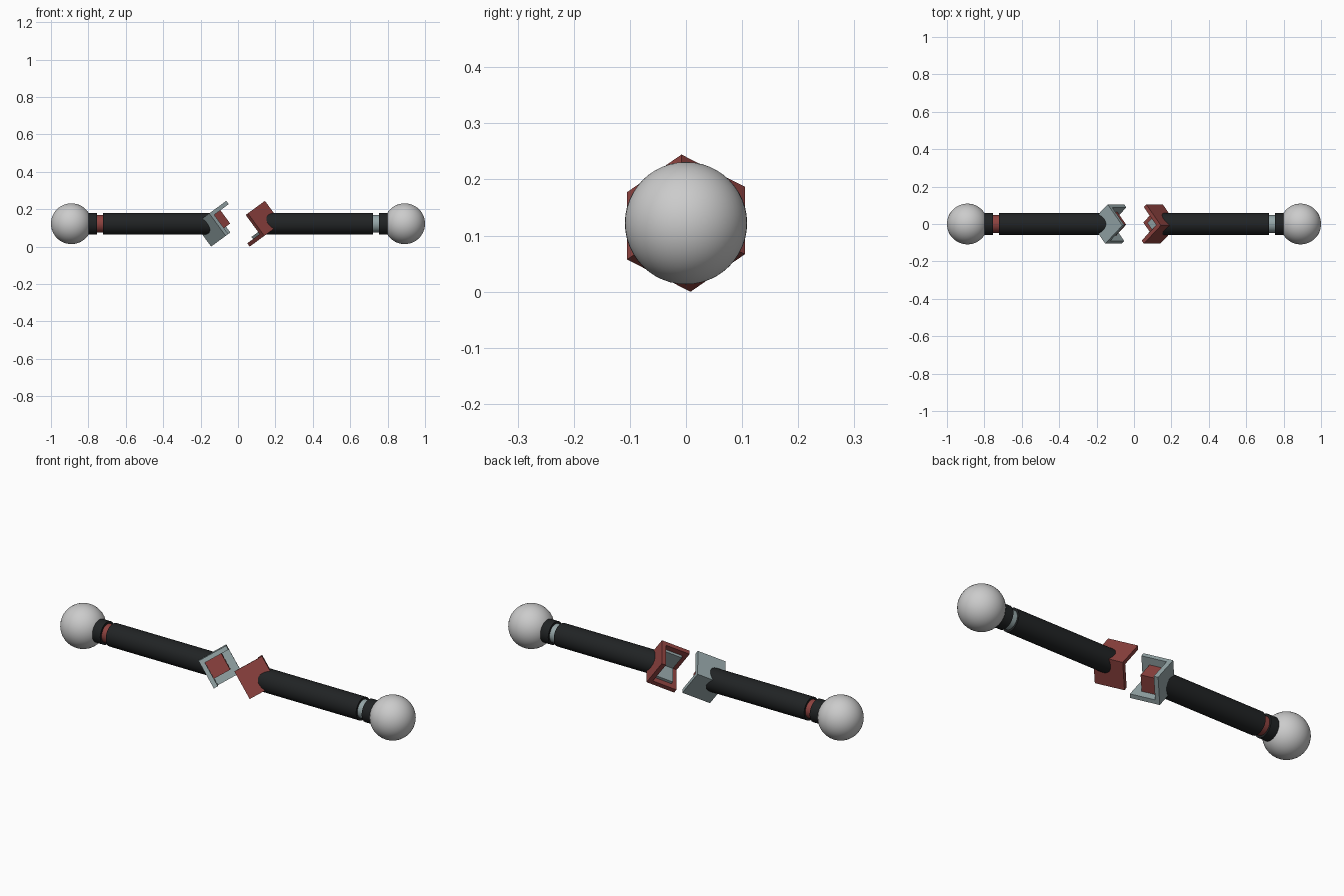
import bpy, bmesh, math
from mathutils import Matrix, Vector

if "Cube" in bpy.data.objects:
    bpy.data.objects.remove(bpy.data.objects["Cube"])

AXIS_Z = 0.122
SIDE = 0.149      # cube shell edge
WALL = 0.022
APEX = 0.232      # x of the shell corner that meets the rod

def material(name, rgb):
    m = bpy.data.materials.new(name)
    m.diffuse_color = (*rgb, 1)
    m.use_nodes = True
    m.node_tree.nodes["Principled BSDF"].inputs["Base Color"].default_value = m.diffuse_color
    return m

black = material("black_grip", (0.015, 0.017, 0.018))
red = material("dull_red", (0.27, 0.055, 0.05))
steel = material("blue_grey", (0.30, 0.38, 0.39))

# Cube axes leaving the apex of the right-hand shell (cube standing on its corner)
t, g = math.radians(53.7), math.radians(40.6)
up = Vector((-math.cos(t), 0, math.sin(t)))
n = Vector((-math.sin(t), 0, -math.cos(t)))
yy = Vector((0, 1, 0))
DIRS = [up, yy * math.cos(g) + n * math.sin(g), -yy * math.sin(g) + n * math.cos(g)]
# Apex sits so that the cube centre is on the rod axis
half = sum(DIRS, Vector()) * SIDE / 2
CORNER = Vector((APEX, -half.y, -half.z))

def finish(bm, name, mat=None, smooth=False):
    bmesh.ops.recalc_face_normals(bm, faces=bm.faces[:])
    me = bpy.data.meshes.new(name)
    bm.to_mesh(me)
    bm.free()
    ob = bpy.data.objects.new(name, me)
    bpy.context.collection.objects.link(ob)
    ob.location.z = AXIS_Z
    if mat:
        me.materials.append(mat)
    if smooth:
        bpy.ops.object.select_all(action='DESELECT')
        ob.select_set(True)
        bpy.context.view_layer.objects.active = ob
        bpy.ops.object.shade_smooth_by_angle(angle=math.radians(40))
    return ob

def corner_cube(name, s, mat, size, offset, wall=0):
    """Cube from the apex; with a wall it becomes a three-sided open shell."""
    bm = bmesh.new()
    bmesh.ops.create_cube(bm, size=1)
    if wall:
        far = [f for f in bm.faces if sum(f.normal) > 0]
        bmesh.ops.delete(bm, geom=far, context='FACES')
    for v in bm.verts:
        k = [(c + 0.5) * size + offset for c in v.co]
        v.co = (CORNER + sum((d * q for d, q in zip(DIRS, k)), Vector())) * s
    # outward = away from the cube centre
    centre = (CORNER + sum(DIRS, Vector()) * (offset + size / 2)) * s
    ob = finish(bm, name, mat)
    if wall:
        me = ob.data
        f = me.polygons[0]
        if f.normal.dot(f.center - centre) < 0:
            me.flip_normals()
        mod = ob.modifiers.new("wall", 'SOLIDIFY')
        mod.thickness, mod.offset, mod.use_even_offset = wall, -1, True
    return ob

def rod(name, s, mat, x0, x1, r, fit=False):
    """Cylinder along x; fit shapes its inner end to the cube corner."""
    bm = bmesh.new()
    bmesh.ops.create_cone(bm, cap_ends=not fit, segments=48, radius1=r, radius2=r, depth=1,
                          matrix=Matrix.Rotation(math.pi / 2, 4, 'Y'))
    for v in bm.verts:
        inner = v.co.x < 0
        v.co.x = x0 if inner else x1
        if fit and inner:
            p = Vector((0, v.co.y, v.co.z)) - CORNER
            v.co.x = min(-p.dot(d) / d.x for d in DIRS) - 0.008
    if fit:
        end = [e for e in bm.edges if e.is_boundary and e.verts[0].co.x > x1 - 1e-4]
        bmesh.ops.edgeloop_fill(bm, edges=end)
    for v in bm.verts:
        v.co *= s
    return finish(bm, name, mat, True)

for side, s, main, accent in (("left", -1, steel, red), ("right", 1, red, steel)):
    # end ball
    bm = bmesh.new()
    bmesh.ops.create_uvsphere(bm, u_segments=48, v_segments=24, radius=0.109,
                              matrix=Matrix.Translation((0.891 * s, 0, 0)))
    finish(bm, side + "_end_ball", None, True)
    # collar, coloured ring and long grip
    rod(side + "_collar", s, black, 0.753, 0.81, 0.058)
    rod(side + "_ring", s, accent, 0.70, 0.77, 0.047)
    rod(side + "_grip", s, black, 0.2, 0.721, 0.058, fit=True)
    # open cube shell
    corner_cube(side + "_cube_shell", s, main, SIDE, 0, WALL)

# plug cube on the left, matching socket lining on the right
corner_cube("left_plug_cube", -1, red, 0.088, WALL)
corner_cube("right_socket_lining", 1, steel, 0.1, WALL, 0.014)
